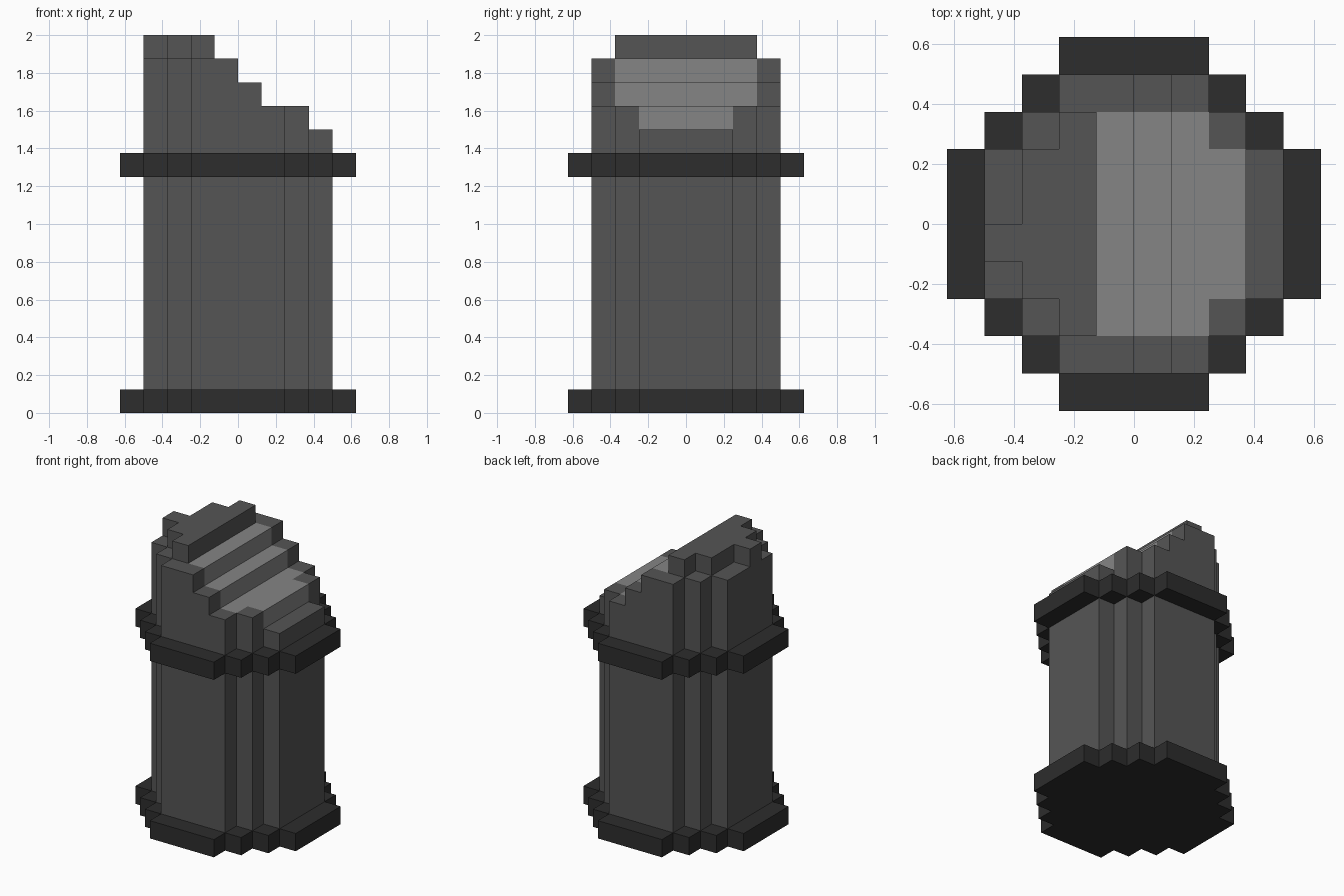
import bpy, bmesh, math
from mathutils import Vector

if "Cube" in bpy.data.objects:
    bpy.data.objects.remove(bpy.data.objects["Cube"])

CELL = 0.125  # the whole model sits on a grid of small cubes


def material(name, value):
    m = bpy.data.materials.new(name)
    m.diffuse_color = (value, value, value, 1.0)
    m.use_nodes = True
    m.node_tree.nodes["Principled BSDF"].inputs["Base Color"].default_value = m.diffuse_color
    return m


BODY = material("dark grey", 0.091)
TRIM = material("charcoal", 0.026)
PANEL = material("light grey", 0.235)


def band(i):
    """Distance of a cell from the centre line, counted 1, 2, 3..."""
    return i + 1 if i >= 0 else -i


def in_disc(i, j, radius):
    """Stepped round footprint."""
    a, b = band(i), band(j)
    return a <= radius and b <= radius and a + b <= radius + 2


def block_part(name, filled, layers, mats, paint=lambda c, n: 0):
    """Skin of all filled grid cells, merged into large flat faces."""
    cells = {(i, j, k) for i in range(-5, 5) for j in range(-5, 5)
             for k in layers if filled(i, j, k)}
    bm = bmesh.new()
    for c in cells:
        for axis in range(3):
            for sign in (-1, 1):
                n = [0, 0, 0]
                n[axis] = sign
                if tuple(p + q for p, q in zip(c, n)) in cells:
                    continue
                u, v = Vector((0, 0, 0)), Vector((0, 0, 0))
                u[(axis + 1) % 3] = v[(axis + 2) % 3] = 1
                o = Vector(c)
                o[axis] += max(sign, 0)
                quad = [o, o + u, o + u + v, o + v][::sign]
                f = bm.faces.new([bm.verts.new(p * CELL) for p in quad])
                f.material_index = paint(c, n)
    bmesh.ops.remove_doubles(bm, verts=bm.verts[:], dist=0.001)
    bmesh.ops.dissolve_limit(bm, angle_limit=math.radians(1), verts=bm.verts[:],
                             edges=bm.edges[:], delimit={'MATERIAL'})
    mesh = bpy.data.meshes.new(name)
    bm.to_mesh(mesh)
    bm.free()
    for m in mats:
        mesh.materials.append(m)
    ob = bpy.data.objects.new(name, mesh)
    bpy.context.collection.objects.link(ob)
    return ob


# Body: round column whose top steps down towards +x
STEPS = {-1: 15, 0: 14, 1: 13, 2: 13, 3: 12}


def body_height(i, j):
    b = band(j)
    raised = (i == -2 and b <= 3) or (i == -3 and b <= 2) or (i == -4 and j == -1)
    return 16 if raised else STEPS.get(i, 15)


def body_filled(i, j, k):
    return in_disc(i, j, 4) and k < body_height(i, j)


def panel_paint(c, n):
    """Light panel on the treads and risers of the sloping top."""
    i, j, k = c
    on_slope = -1 <= i <= 2 and band(j) <= 3 and k >= 12
    corner = i == 2 and band(j) == 3
    return int(on_slope and not corner and (n[2] > 0 or n[0] > 0))


block_part("body", body_filled, range(1, 16), [BODY, PANEL], panel_paint)

# Wider trim discs at the foot and below the sloping top
for name, layer in (("base_plate", 0), ("collar_ring", 10)):
    block_part(name, lambda i, j, k: in_disc(i, j, 5), [layer], [TRIM])
